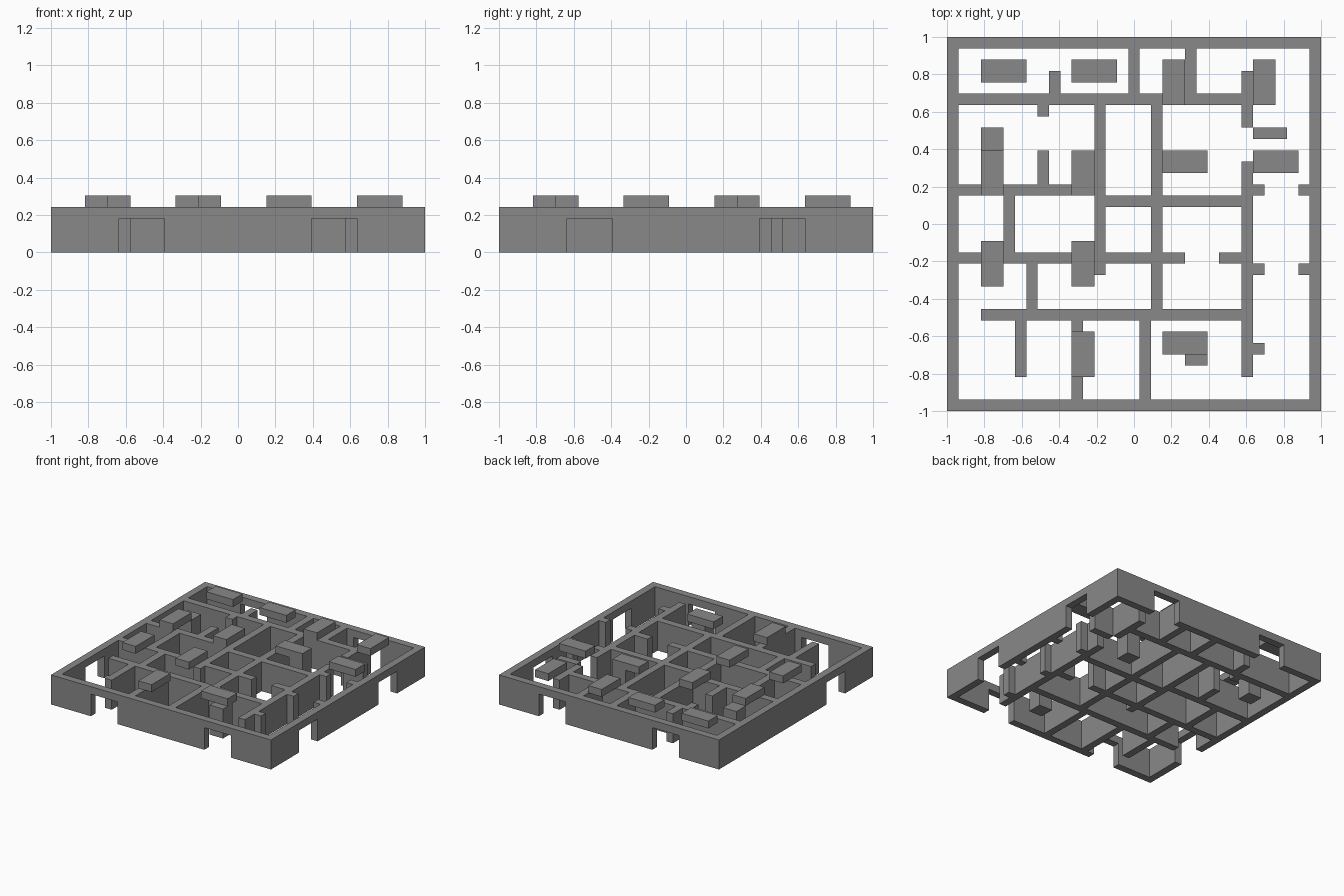
import bpy
import bmesh
import math
from itertools import product

if "Cube" in bpy.data.objects:
    bpy.data.objects.remove(bpy.data.objects["Cube"], do_unlink=True)

SIDE = 33                 # plan cells along each side
UNIT = 2 / SIDE
WALL_TOP, DOOR_TOP = 4, 3

grey = bpy.data.materials.new("plain grey")
grey.use_nodes = True
colour = (0.25, 0.25, 0.25, 1)
grey.diffuse_color = colour
grey.node_tree.nodes["Principled BSDF"].inputs["Base Color"].default_value = colour


def block(x0, x1, y0, y1, z0=0, z1=WALL_TOP):
    """Set of unit cells filled by a box."""
    return set(product(range(x0, x1), range(y0, y1), range(z0, z1)))


def skin(name, cells):
    """Make one clean flat-faced mesh around a set of cells."""
    bm = bmesh.new()
    verts = {}

    def vert(p):
        if p not in verts:
            verts[p] = bm.verts.new((p[0] * UNIT - 1, p[1] * UNIT - 1, p[2] * UNIT))
        return verts[p]

    for cell in cells:
        for axis, step in product(range(3), (0, 1)):
            beside = list(cell)
            beside[axis] += 2 * step - 1
            if tuple(beside) in cells:
                continue
            u, v = (axis + 1) % 3, (axis + 2) % 3
            ring = []
            for du, dv in ((0, 0), (1, 0), (1, 1), (0, 1)):
                p = list(cell)
                p[axis] += step
                p[u] += du
                p[v] += dv
                ring.append(vert(tuple(p)))
            bm.faces.new(ring if step else ring[::-1])
    bmesh.ops.dissolve_limit(bm, angle_limit=math.radians(1),
                             verts=bm.verts, edges=bm.edges)
    mesh = bpy.data.meshes.new(name)
    bm.to_mesh(mesh)
    bm.free()
    mesh.materials.append(grey)
    obj = bpy.data.objects.new(name, mesh)
    bpy.context.collection.objects.link(obj)
    return obj


# Outer wall, with two doorways on each side except one on the right (-x)
outer = block(0, SIDE, 0, SIDE) - block(1, SIDE - 1, 1, SIDE - 1)
far = SIDE - 1
for a, b in ((6, 10), (23, 27)):
    outer -= block(a, b, 0, 1, 0, DOOR_TOP)
    outer -= block(a, b, far, SIDE, 0, DOOR_TOP)
    outer -= block(far, SIDE, a, b, 0, DOOR_TOP)
outer -= block(0, 1, 6, 10, 0, DOOR_TOP)

# Inner walls running left to right: row, start, end
across = [
    (27, 1, 27), (24, 27, 30), (19, 1, 13), (19, 27, 28), (19, 31, 32),
    (18, 14, 26), (13, 1, 13), (13, 14, 21), (13, 24, 26),
    (12, 27, 28), (12, 31, 32), (8, 3, 26), (5, 27, 28),
]
# Inner walls running front to back: column, start, end
along = [
    (16, 28, 32), (21, 28, 32), (9, 28, 30), (8, 26, 27), (26, 25, 30),
    (13, 12, 27), (18, 9, 27), (8, 20, 23), (26, 3, 22), (5, 14, 19),
    (7, 9, 13), (6, 3, 8), (11, 1, 8), (17, 1, 8),
]
walls = set(outer)
for row, a, b in across:
    walls |= block(a, b, row, row + 1)
for column, a, b in along:
    walls |= block(column, column + 1, a, b)
skin("maze_walls", walls)

# Square pillars
for i, (x, y) in enumerate(((3, 23), (21, 21), (21, 4))):
    skin(f"pillar_{i + 1}", block(x, x + 2, y, y + 2))

# Raised slabs, long across or long along
slabs_across = [(19, 5), (19, 21), (27, 21), (3, 29), (11, 29)]
slabs_along = [(3, 19), (11, 19), (3, 11), (11, 11), (11, 3), (19, 27), (27, 27)]
for i, (x, y) in enumerate(slabs_across):
    skin(f"slab_across_{i + 1}", block(x, x + 4, y, y + 2, WALL_TOP, WALL_TOP + 1))
for i, (x, y) in enumerate(slabs_along):
    skin(f"slab_along_{i + 1}", block(x, x + 2, y, y + 4, WALL_TOP, WALL_TOP + 1))
